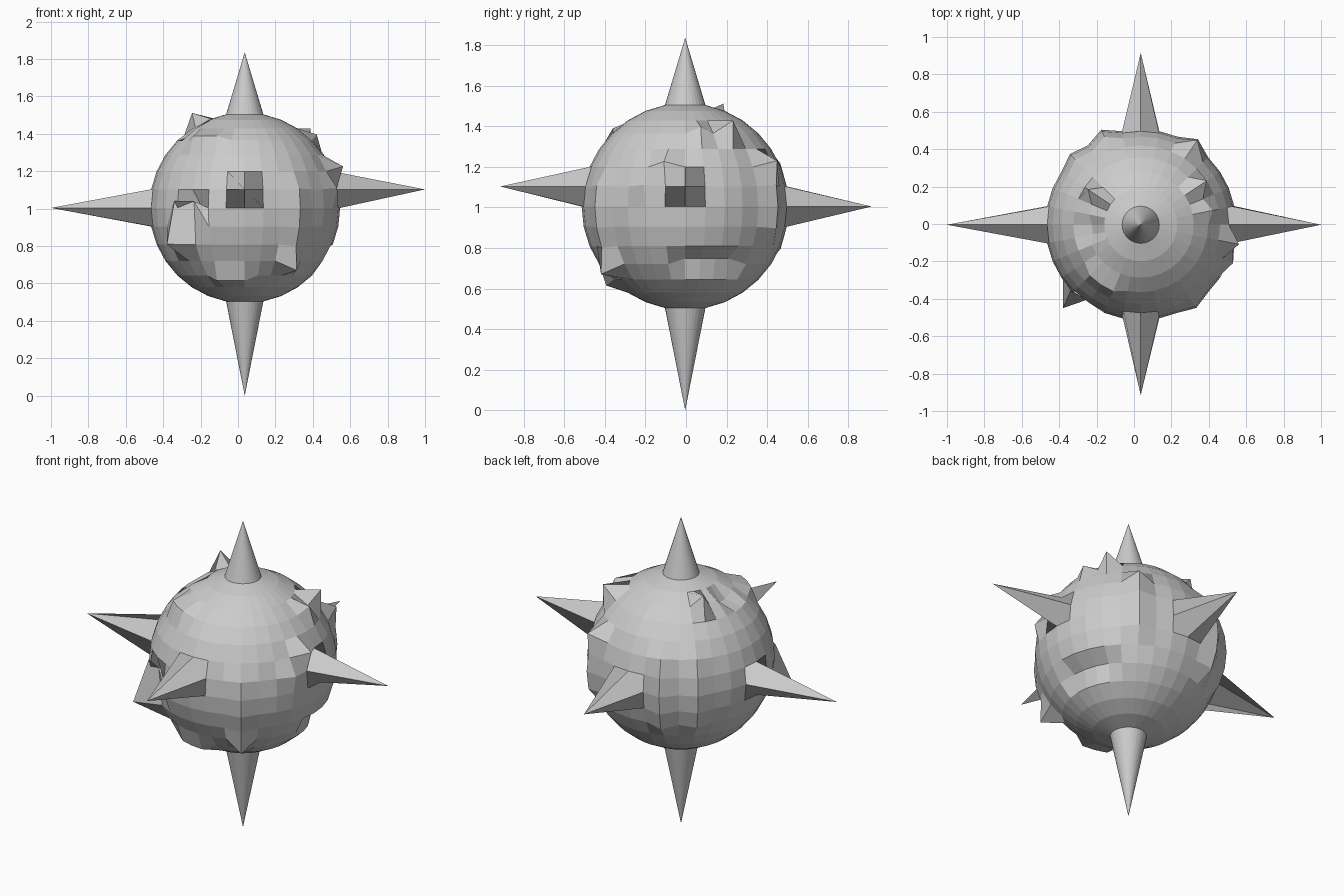
import bpy, bmesh
from math import pi, sin, cos
from mathutils import Vector

if "Cube" in bpy.data.objects:
    bpy.data.objects.remove(bpy.data.objects["Cube"])

CENTRE = Vector((0.036, -0.004, 1.004))
R = 0.51
STEP = pi / 16          # spacing of meridians and rings on a 32 x 16 sphere


def direction(lon, lat):
    a, b = lon * STEP, lat * STEP
    return Vector((cos(a) * cos(b), sin(a) * cos(b), sin(b)))


bm = bmesh.new()
bmesh.ops.create_uvsphere(bm, u_segments=32, v_segments=16, radius=R)
grid = list(bm.verts)
start = [v.co.copy() for v in grid]


def vert(lon, lat):
    target = direction(lon, lat) * R
    i = min(range(len(grid)), key=lambda k: (start[k] - target).length)
    return grid[i]


def pull(lon, lat, radius):
    vert(lon, lat).co = direction(lon, lat) * radius


def place(lon, lat, point):
    vert(lon, lat).co = Vector(point) - CENTRE


# raised ridges along meridians
for lon, lats, radius in ((-5, range(-2, 2), 0.535), (10, range(-2, 3), 0.55),
                          (12, range(-2, 3), 0.535), (5, range(-1, 2), 0.55)):
    for lat in lats:
        pull(lon, lat, radius)

# ledges and hollows along rings
for lat, lons, radius in ((-3, range(0, 4), 0.46), (-4, range(-10, -7), 0.55),
                          (4, range(-12, -9), 0.545), (5, range(16, 18), 0.47)):
    for lon in lons:
        pull(lon, lat, radius)

# single bumps
for lon, lat, radius in ((13, 5, 0.61), (3, 4, 0.6), (1, 4, 0.555),
                         (-1, 2, 0.58), (-2, 1, 0.545), (5, 2, 0.59),
                         (-5, -3, 0.6), (-11, 0, 0.41)):
    pull(lon, lat, radius)

# jagged chip on the front left
place(-12, -2, (-0.38, -0.45, 0.81))
place(-12, -1, (-0.34, -0.36, 1.04))
place(-11, -1, (-0.235, -0.415, 1.04))

# six long spikes pulled from single vertices
for lon, lat, tip in ((0, 8, (0.036, -0.004, 1.836)), (0, -8, (0.036, -0.004, 0.0)),
                      (0, 1, (1.0, -0.004, 1.103)), (16, 0, (-1.0, -0.004, 1.004)),
                      (-8, 1, (0.036, -0.915, 1.103)), (8, 0, (0.036, 0.915, 1.004))):
    place(lon, lat, tip)

bmesh.ops.translate(bm, verts=bm.verts, vec=CENTRE)
mesh = bpy.data.meshes.new("spiked_ball")
bm.to_mesh(mesh)
bm.free()
ball = bpy.data.objects.new("spiked_ball", mesh)
bpy.context.collection.objects.link(ball)
